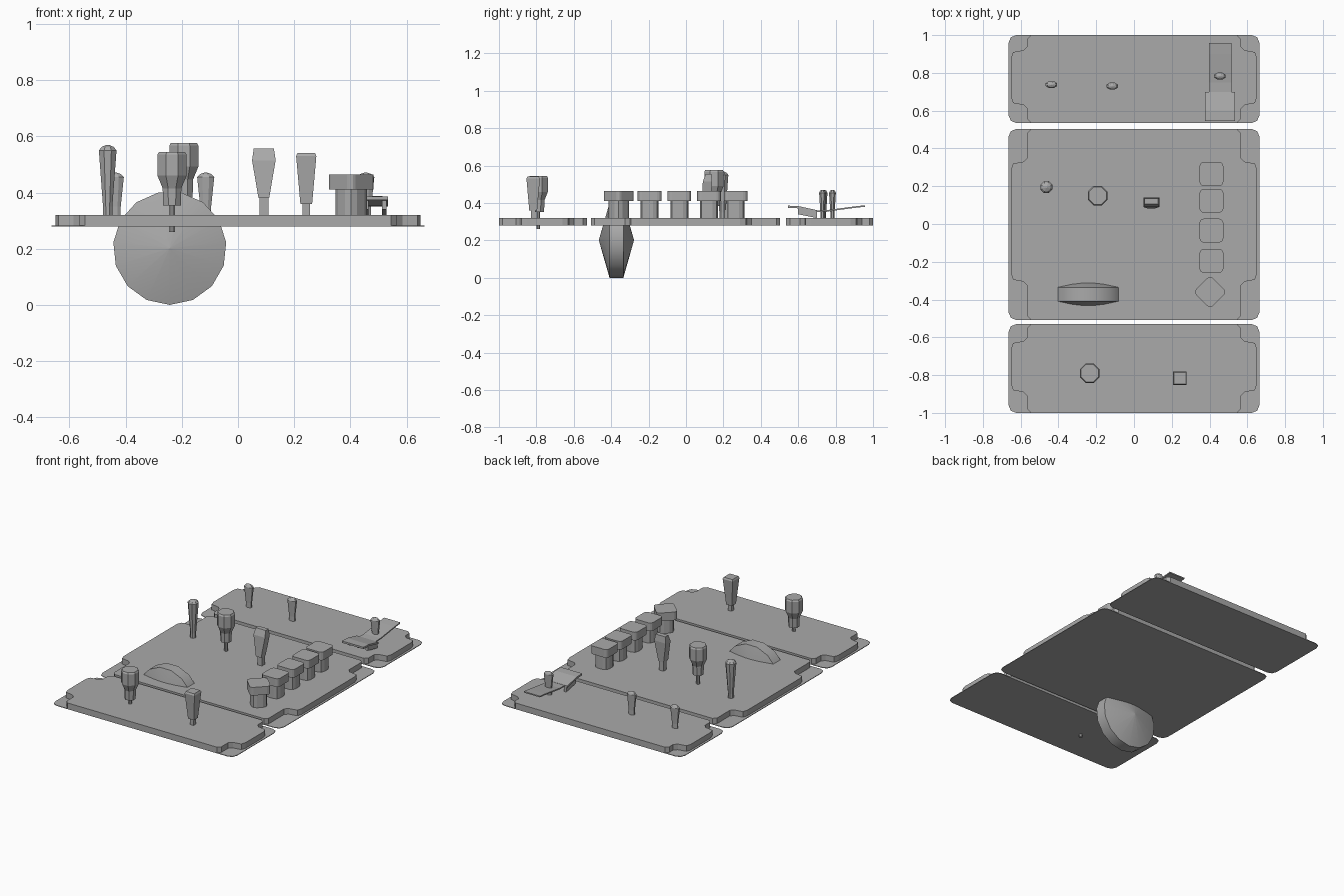
import bpy, bmesh, math
from mathutils import Vector

if "Cube" in bpy.data.objects:
    bpy.data.objects.remove(bpy.data.objects["Cube"])

grey = bpy.data.materials.new("mid_grey")
grey.diffuse_color = (0.4, 0.4, 0.4, 1)
grey.use_nodes = True
grey.node_tree.nodes["Principled BSDF"].inputs["Base Color"].default_value = grey.diffuse_color


def finish(name, bm, smooth=None):
    bmesh.ops.recalc_face_normals(bm, faces=bm.faces)
    me = bpy.data.meshes.new(name)
    bm.to_mesh(me)
    bm.free()
    me.materials.append(grey)
    ob = bpy.data.objects.new(name, me)
    bpy.context.collection.objects.link(ob)
    if smooth:
        bpy.ops.object.select_all(action='DESELECT')
        ob.select_set(True)
        bpy.context.view_layer.objects.active = ob
        bpy.ops.object.shade_smooth_by_angle(angle=math.radians(smooth))
    return ob


def loft(name, rings, smooth=None):
    """Skin a list of equal-length point rings and cap both ends."""
    bm = bmesh.new()
    vs = [[bm.verts.new(p) for p in r] for r in rings]
    n = len(vs[0])
    for a, b in zip(vs, vs[1:]):
        for i in range(n):
            j = (i + 1) % n
            bm.faces.new((a[i], a[j], b[j], b[i]))
    bm.faces.new(vs[0][::-1])
    bm.faces.new(vs[-1])
    return finish(name, bm, smooth)


def prism(name, outline, z0, z1):
    return loft(name, [[(x, y, z) for x, y in outline] for z in (z0, z1)])


def lathe(name, x, y, profile, n, flat=1.0, turn=0.5):
    """profile: (radius, z); flat squeezes the ring in y."""
    rings = []
    for r, z in profile:
        rings.append([(x + r * math.cos((i + turn) * math.tau / n),
                       y + flat * r * math.sin((i + turn) * math.tau / n), z)
                      for i in range(n)])
    return loft(name, rings)


def rounded(x, y, hx, hy, r, turn=0.0, seg=3):
    """Rounded rectangle outline."""
    pts = []
    for k, (sx, sy) in enumerate(((1, 1), (-1, 1), (-1, -1), (1, -1))):
        for i in range(seg + 1):
            a = (k + i / seg) * math.pi / 2
            px = sx * (hx - r) + r * math.cos(a)
            py = sy * (hy - r) + r * math.sin(a)
            pts.append((x + px * math.cos(turn) - py * math.sin(turn),
                        y + px * math.sin(turn) + py * math.cos(turn)))
    return pts


# Three panels: thin backing sheet plus a thick slab notched at its corners
def panel(name, y0, y1, n0, n1):
    W, N, c = 0.66, 0.565, 0.02
    prism(name + "_sheet", rounded(0, (y0 + y1) / 2, 0.664, (y1 - y0) / 2, 0.04, seg=2),
          0.279, 0.283)
    right = [(N - c, y0), (N, y0 + c), (N, n0 - 2 * c), (N + c, n0 - c), (W - c, n0 - c / 2),
             (W - c / 2, n0 + c), (W - c / 2, n1 - c), (W - c, n1 + c / 2), (N + c, n1 + c),
             (N, n1 + 2 * c), (N, y1 - c), (N - c, y1)]
    prism(name + "_slab", right + [(-x, y) for x, y in right[::-1]], 0.28, 0.32)


panel("front_panel", -1.0, -0.53, -0.87, -0.64)
panel("middle_panel", -0.508, 0.503, -0.285, 0.31)
panel("back_panel", 0.535, 1.0, 0.65, 0.9)

# Double-cone thumb wheel, 15 sides
wheel = []
for r, dy in ((0.001, -0.094), (0.202, -0.037), (0.202, 0.037), (0.001, 0.094)):
    wheel.append([(-0.243 + r * math.sin(i * math.tau / 15), -0.372 + dy,
                   0.202 - r * math.cos(i * math.tau / 15)) for i in range(15)])
loft("thumb_wheel", wheel, 30)

# Octagonal flared knobs on thin stems
for name, x, y, top in (("front_knob", -0.235, -0.79, 0.545),
                        ("middle_knob", -0.193, 0.15, 0.577)):
    lathe(name, x, y, [(0.011, top - 0.285), (0.011, top - 0.192), (0.034, top - 0.192),
                       (0.036, top - 0.13), (0.056, top - 0.085), (0.056, top - 0.01),
                       (0.05, top)], 8)

# Slender bat lever
lathe("bat_lever", -0.464, 0.195, [(0.018, 0.3), (0.018, 0.35), (0.034, 0.55),
                                   (0.024, 0.562), (0.005, 0.57)], 8)

# Flattened pins, the last one on the slide
for name, x, y in (("left_pin", -0.437, 0.738), ("right_pin", -0.115, 0.73),
                   ("slide_pin", 0.455, 0.783)):
    lathe(name, x, y, [(0.021, 0.3), (0.021, 0.35), (0.033, 0.455),
                       (0.022, 0.466), (0.005, 0.471)], 8, 0.6)


# Four-sided levers: rows of (half width, y front, y back, z)
def lever(name, x, rows):
    loft(name, [[(x - w, a, z), (x + w, a, z), (x + w, b, z), (x - w, b, z)]
                for w, a, b, z in rows])


lever("paddle_lever", 0.092, [(0.016, 0.095, 0.125, 0.3), (0.016, 0.095, 0.125, 0.38),
                              (0.019, 0.082, 0.13, 0.38), (0.042, 0.09, 0.14, 0.515),
                              (0.036, 0.105, 0.135, 0.556)])
lever("square_lever", 0.243, [(0.013, -0.83, -0.804, 0.3), (0.013, -0.83, -0.804, 0.36),
                              (0.021, -0.838, -0.796, 0.36), (0.036, -0.853, -0.781, 0.53),
                              (0.031, -0.848, -0.786, 0.541)])

# Column of push buttons; the nearest is turned to a diamond
for i, (x, y, turn) in enumerate(((0.41, 0.265, 0), (0.41, 0.123, 0), (0.41, -0.035, 0),
                                  (0.41, -0.195, 0), (0.403, -0.36, math.pi / 4))):
    prism(f"button_stem_{i + 1}", rounded(x, y, 0.048, 0.048, 0.03, turn, 2), 0.3, 0.412)
    prism(f"button_cap_{i + 1}", rounded(x, y, 0.063, 0.063, 0.022, turn), 0.41, 0.464)


# Slide: bent thin plates with small feet
def bent(name, x0, x1, path, t):
    side = path + [(y, z - t) for y, z in path[::-1]]
    loft(name, [[(x, y, z) for y, z in side] for x in (x0, x1)])


bent("slide_front_plate", 0.377, 0.535, [(0.545, 0.386), (0.6, 0.384), (0.7, 0.362)], 0.012)
bent("slide_back_plate", 0.397, 0.515, [(0.68, 0.36), (0.75, 0.362), (0.9, 0.382),
                                        (0.957, 0.388)], 0.008)
for i in range(3):
    x = 0.392 + i * 0.064
    bent(f"slide_foot_{i + 1}", x - 0.008, x + 0.008, [(0.6, 0.375), (0.7, 0.355)], 0.035)
